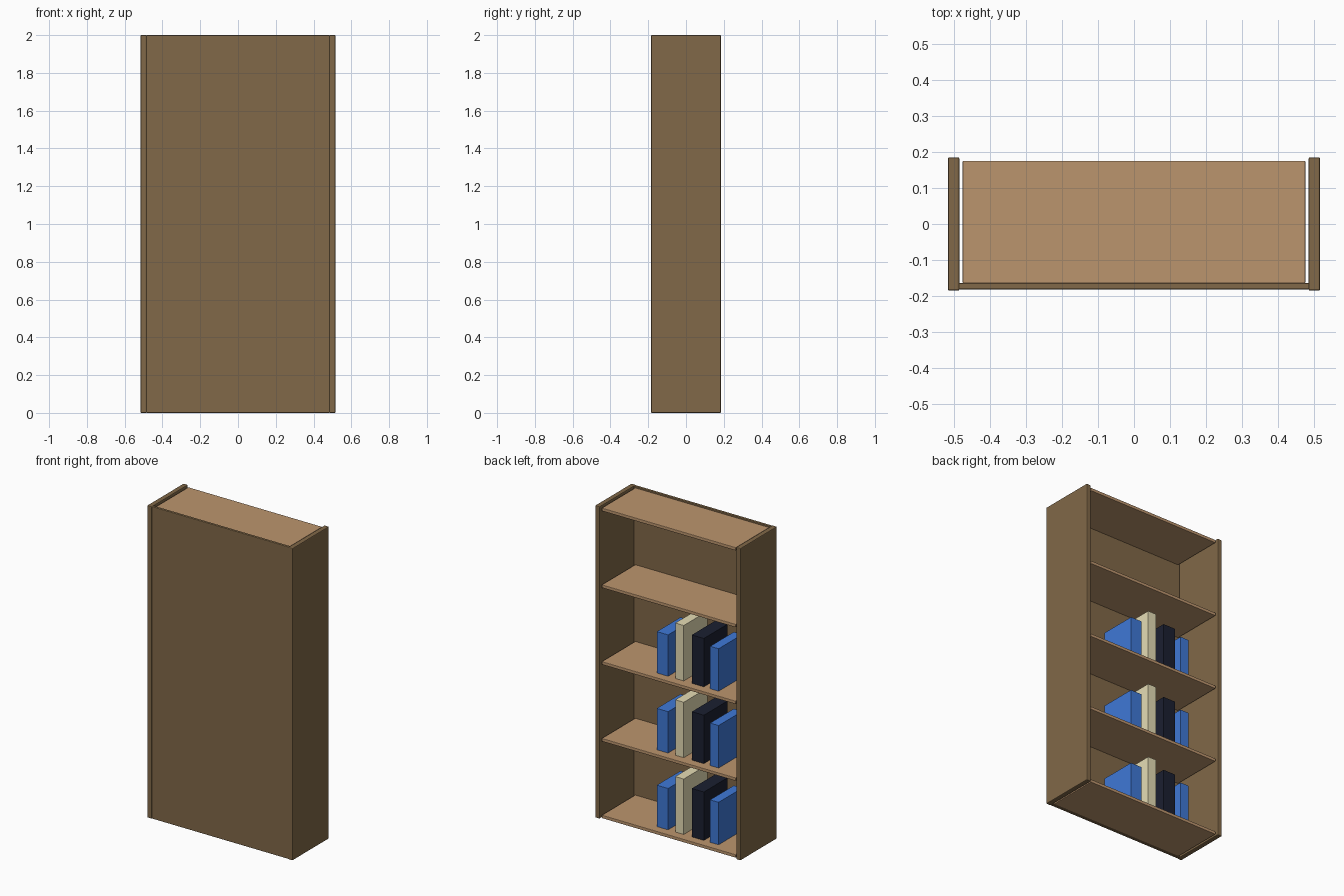
import bpy

if "Cube" in bpy.data.objects:
    bpy.data.objects.remove(bpy.data.objects["Cube"])


def material(name, color):
    m = bpy.data.materials.new(name)
    m.diffuse_color = (*color, 1)
    m.use_nodes = True
    m.node_tree.nodes["Principled BSDF"].inputs["Base Color"].default_value = m.diffuse_color
    return m


dark_wood = material("dark_wood", (0.22, 0.14, 0.065))
light_wood = material("light_wood", (0.50, 0.30, 0.155))
blue = material("blue_cover", (0.05, 0.19, 0.68))
cream = material("cream_cover", (0.79, 0.72, 0.46))
black = material("black_cover", (0.011, 0.014, 0.03))


def box(name, lo, hi, mat, bevel=0.0):
    """Axis-aligned box between two corners, with optional eased edges."""
    center = [(a + b) / 2 for a, b in zip(lo, hi)]
    bpy.ops.mesh.primitive_cube_add(size=1, location=center)
    ob = bpy.context.object
    ob.name = name
    ob.scale = [b - a for a, b in zip(lo, hi)]
    bpy.ops.object.transform_apply(location=False, rotation=False, scale=True)
    ob.data.materials.append(mat)
    if bevel:
        mod = ob.modifiers.new("eased_edges", "BEVEL")
        mod.width = bevel
        mod.segments = 2
    return ob


# Case: two side panels and the closed panel between them
for name, s in (("left_side", -1), ("right_side", 1)):
    box(name, (s * 0.5 - 0.016, -0.185, 0), (s * 0.5 + 0.016, 0.185, 2), dark_wood, 0.005)
box("back_panel", (-0.486, -0.181, 0), (0.486, -0.164, 2), dark_wood, 0.003)

# Books: name, centre x, thickness, height, cover
books = [
    ("short_blue_book", 0.083, 0.08, 0.265, blue),
    ("tall_cream_book", -0.038, 0.06, 0.355, cream),
    ("thick_black_book", -0.168, 0.085, 0.31, black),
    ("thin_blue_book", -0.285, 0.06, 0.272, blue),
]

# Five shelves, the lower three carrying the same row of books
for i in range(5):
    z = 0.003 + 0.492 * i
    top = z + 0.02
    box(f"shelf_{i + 1}", (-0.475, -0.165, z), (0.475, 0.175, top), light_wood, 0.003)
    if i < 3:
        for name, x, w, h, mat in books:
            box(f"{name}_{i + 1}", (x - w / 2, -0.12, top), (x + w / 2, 0.12, top + h), mat)
